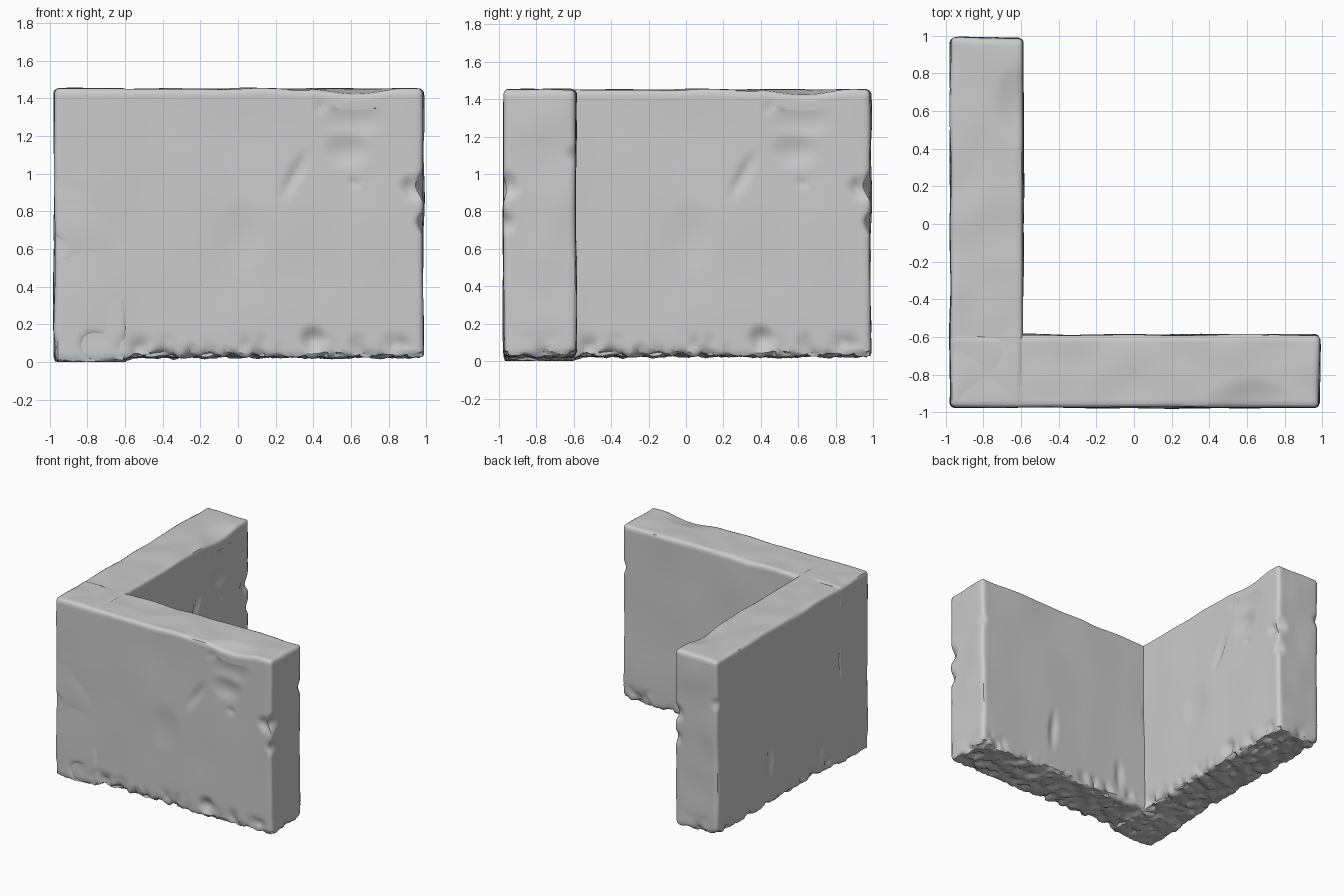
import bpy
import bmesh
import math
from mathutils import Vector, noise

if "Cube" in bpy.data.objects:
    bpy.data.objects.remove(bpy.data.objects["Cube"], do_unlink=True)

stone = bpy.data.materials.new("plain_grey_stone")
stone.use_nodes = True
GREY = (0.6, 0.6, 0.6, 1)
stone.diffuse_color = GREY
stone.node_tree.nodes["Principled BSDF"].inputs["Base Color"].default_value = GREY

# Slab limits: length, thickness, height
LOW = Vector((-0.975, -0.193, 0.03))
HIGH = Vector((0.985, 0.193, 1.452))
ROUND = 0.026
STEP = 0.021

# Surface damage: side, along, height, half width, half height, depth, tilt
DENTS = [
    (-1, 0.02, 0.66, 0.16, 0.22, 0.010, 0.0),
    (-1, 0.58, 1.12, 0.15, 0.11, 0.018, 0.0),
    (-1, 0.62, 1.28, 0.20, 0.10, 0.012, 0.0),
    (-1, 0.30, 0.99, 0.05, 0.16, 0.018, -0.5),
    (-1, 0.44, 1.36, 0.03, 0.06, 0.010, -0.5),
    (-1, 0.62, 0.95, 0.05, 0.03, 0.012, 0.0),
    (-1, 0.94, 0.92, 0.07, 0.08, 0.025, 0.0),
    (-1, -0.77, 0.10, 0.08, 0.07, 0.040, 0.0),
    (-1, 0.40, 0.12, 0.08, 0.08, 0.035, 0.0),
    (1, 0.30, 0.38, 0.05, 0.22, 0.018, 0.1),
    (1, -0.35, 0.22, 0.05, 0.18, 0.016, 0.0),
    (1, -0.65, 0.88, 0.08, 0.13, 0.016, 0.2),
]
# Chips on the upright ends: end, thickness position, height, radius, depth
END_CHIPS = [
    (1, -0.19, 0.94, 0.09, 0.035),
    (1, -0.19, 0.74, 0.07, 0.030),
    (1, 0.19, 1.10, 0.06, 0.020),
    (-1, -0.19, 0.78, 0.06, 0.025),
    (-1, 0.19, 0.62, 0.07, 0.020),
]


def bell(d2):
    return max(0.0, 1 - d2) ** 2


def rounded(p):
    """Round the edges of the slab."""
    core = Vector([min(max(p[i], LOW[i] + ROUND), HIGH[i] - ROUND) for i in range(3)])
    return core + (p - core).normalized() * ROUND


def weathered(p):
    """Wavy faces, dents and a crumbling foot."""
    q = rounded(p)
    u, v, w = p
    side = v / HIGH.y
    end = max(-1, min(1, u / HIGH.x)) ** 5

    # Broad unevenness
    q.y += side * 0.010 * noise.noise(Vector((u * 2.5, side * 3, w * 2)))
    q.x += end * 0.010 * noise.noise(Vector((v * 4, 7 + end, w * 3.5)))
    if w > 1.2:
        q.z += (w - 1.2) * 0.04 * noise.noise(Vector((u * 4, v * 5, 3)))

    # Dents and gouges
    for s, du, dw, ru, rw, depth, tilt in DENTS:
        a = (u - du + tilt * (w - dw)) / ru
        b = (w - dw) / rw
        q.y -= s * depth * bell(a * a + b * b) * max(0, s * side)
    for s, dv, dw, r, depth in END_CHIPS:
        d2 = ((v - dv) ** 2 + (w - dw) ** 2) / (r * r)
        q.x -= s * depth * bell(d2) * max(0, s * end)

    # Worn hollow in the top front edge
    q.z -= 0.03 * bell(((u - 0.62) / 0.25) ** 2 + ((v + 0.19) / 0.17) ** 2) * (w > 1.35)

    # Broken foot
    foot = max(0.0, 1 - (w - LOW.z) / 0.13)
    if foot:
        n = noise.noise(Vector((u * 13, v * 13, w * 9)))
        m = noise.noise(Vector((u * 25, v * 25 + 5, w * 16)))
        q.y -= side * foot * max(0, 0.05 * n + 0.025 * m)
        q.x -= end * foot * max(0, 0.04 * n)
        q.z += foot ** 2 * 0.016 * (n + m)
        # The corner end sinks a little lower
        q.z -= 0.024 * foot * min(1, max(0, (-0.55 - u) / 0.1))
    q.z = max(q.z, 0)
    return q


def make_wall(name, location, turn):
    bm = bmesh.new()
    bmesh.ops.create_cube(bm, size=1)
    size, mid = HIGH - LOW, (HIGH + LOW) / 2
    for vert in bm.verts:
        vert.co = Vector([vert.co[i] * size[i] + mid[i] for i in range(3)])
    for axis in range(3):
        count = round(size[axis] / STEP)
        normal = Vector((0, 0, 0))
        normal[axis] = 1
        for k in range(1, count):
            point = LOW + normal * (size[axis] * k / count)
            bmesh.ops.bisect_plane(bm, geom=bm.verts[:] + bm.edges[:] + bm.faces[:],
                                   plane_co=point, plane_no=normal)
    for vert in bm.verts:
        vert.co = weathered(vert.co.copy())
    mesh = bpy.data.meshes.new(name)
    bm.to_mesh(mesh)
    bm.free()
    mesh.materials.append(stone)
    wall = bpy.data.objects.new(name, mesh)
    wall.location = location
    wall.rotation_euler.z = turn
    bpy.context.collection.objects.link(wall)
    return wall


# Two matching slabs meeting at the corner
walls = [
    make_wall("front_wall", (0, -0.782, 0), 0),
    make_wall("side_wall", (-0.782, 0.003, 0), math.pi / 2),
]
bpy.ops.object.select_all(action="DESELECT")
for wall in walls:
    wall.select_set(True)
bpy.context.view_layer.objects.active = walls[0]
bpy.ops.object.shade_smooth_by_angle(angle=math.radians(40))
